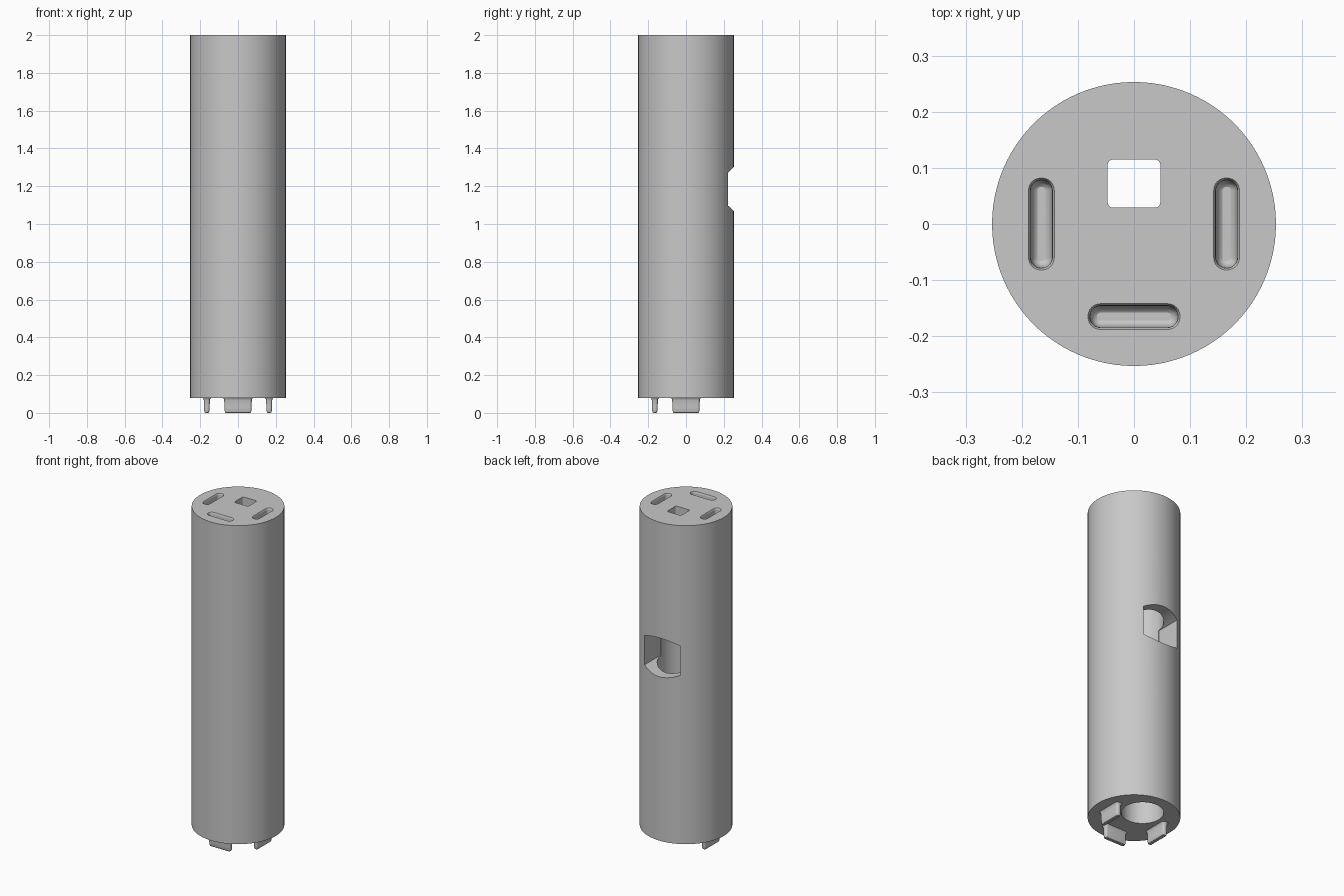
import bpy, bmesh, math
from mathutils import Matrix

cube = bpy.data.objects.get("Cube")
if cube:
    bpy.data.objects.remove(cube, do_unlink=True)

grey = bpy.data.materials.new("plain grey")
grey.use_nodes = True
colour = (0.58, 0.58, 0.58, 1)
grey.diffuse_color = colour
grey.node_tree.nodes["Principled BSDF"].inputs["Base Color"].default_value = colour

R, BASE, TOP = 0.253, 0.08, 2.0
BORE_R, BORE_Y = 0.116, 0.072
KEY = 0.165                     # distance of slots and tabs from the axis


def loft(name, rings, matrix=None):
    """Closed solid through a list of equal-length rings of points."""
    bm = bmesh.new()
    loops = [[bm.verts.new(p) for p in ring] for ring in rings]
    n = len(loops[0])
    for a, b in zip(loops, loops[1:]):
        for i in range(n):
            j = (i + 1) % n
            bm.faces.new((a[i], a[j], b[j], b[i]))
    bm.faces.new(loops[0])
    bm.faces.new(loops[-1])
    bmesh.ops.recalc_face_normals(bm, faces=bm.faces)
    if matrix:
        bm.transform(matrix)
    mesh = bpy.data.meshes.new(name)
    bm.to_mesh(mesh)
    bm.free()
    mesh.materials.append(grey)
    obj = bpy.data.objects.new(name, mesh)
    bpy.context.collection.objects.link(obj)
    return obj


def circle(r, z, y=0.0, n=96):
    return [(r * math.cos(2 * math.pi * i / n), y + r * math.sin(2 * math.pi * i / n), z)
            for i in range(n)]


def rounded_rect(hx, hy, r, z, y=0.0, steps=6):
    pts = []
    for k, (sx, sy) in enumerate(((1, 1), (-1, 1), (-1, -1), (1, -1))):
        for i in range(steps + 1):
            a = math.pi / 2 * (k + i / steps)
            pts.append((sx * (hx - r) + r * math.cos(a), y + sy * (hy - r) + r * math.sin(a), z))
    return pts


def key_solid(name, half_len, half_w, radius, layers, matrix):
    """Long rounded plate; layers give height and sideways growth."""
    return loft(name, [rounded_rect(half_len + g, half_w + g, radius + g, z) for z, g in layers], matrix)


def window_ring(y, w=0.119, mid=1.185, half=0.117, sag=0.029, n=16):
    xs = [w * (2 * i / n - 1) for i in range(n + 1)]
    upper = [(x, y, mid + half - sag * (x / w) ** 2) for x in xs]
    lower = [(x, y, 2 * mid - z) for x, y, z in reversed(upper)]
    return upper + lower


def smooth(obj):
    bpy.ops.object.select_all(action='DESELECT')
    obj.select_set(True)
    bpy.context.view_layer.objects.active = obj
    bpy.ops.object.shade_smooth_by_angle(angle=math.radians(30))


# Front, left and right placements shared by slots and tabs
places = {}
for side, turn in (("front", 0), ("left", 90), ("right", -90)):
    places[side] = Matrix.Rotation(math.radians(turn), 4, 'Z') @ Matrix.Translation((0, -KEY, 0))

# Main tube
body = loft("tube_body", [circle(R, BASE), circle(R, TOP)])

# Cutters: bore, wire hole, rear window and top slots
cutters = [
    loft("bore_cutter", [circle(BORE_R, 0.0, BORE_Y), circle(BORE_R, 1.9, BORE_Y)]),
    loft("square_hole_cutter", [rounded_rect(0.047, 0.043, 0.01, z, BORE_Y) for z in (1.85, 2.1)]),
    loft("window_cutter", [window_ring(y) for y in (BORE_Y, 0.35)]),
]
slot_layers = [(1.922, -0.012), (1.925, -0.007), (1.932, -0.003), (1.945, 0),
               (1.988, 0), (1.995, 0.001), (2.0, 0.004), (2.02, 0.004)]
for side, m in places.items():
    cutters.append(key_solid(side + "_slot_cutter", 0.078, 0.019, 0.018, slot_layers, m))

for cutter in cutters:
    cutter.hide_render = True
    mod = body.modifiers.new(cutter.name, 'BOOLEAN')
    mod.operation = 'DIFFERENCE'
    mod.solver = 'EXACT'
    mod.object = cutter
    bpy.context.view_layer.objects.active = body
    bpy.ops.object.modifier_apply(modifier=mod.name)
    bpy.data.objects.remove(cutter, do_unlink=True)
smooth(body)

# Locating tabs under the base
tab_layers = [(0.0, -0.008), (0.003, -0.004), (0.012, -0.001), (0.03, 0),
              (0.066, 0.001), (0.075, 0.004), (0.08, 0.008), (0.09, 0.008)]
for side, m in places.items():
    smooth(key_solid(side + "_tab", 0.072, 0.015, 0.012, tab_layers, m))
